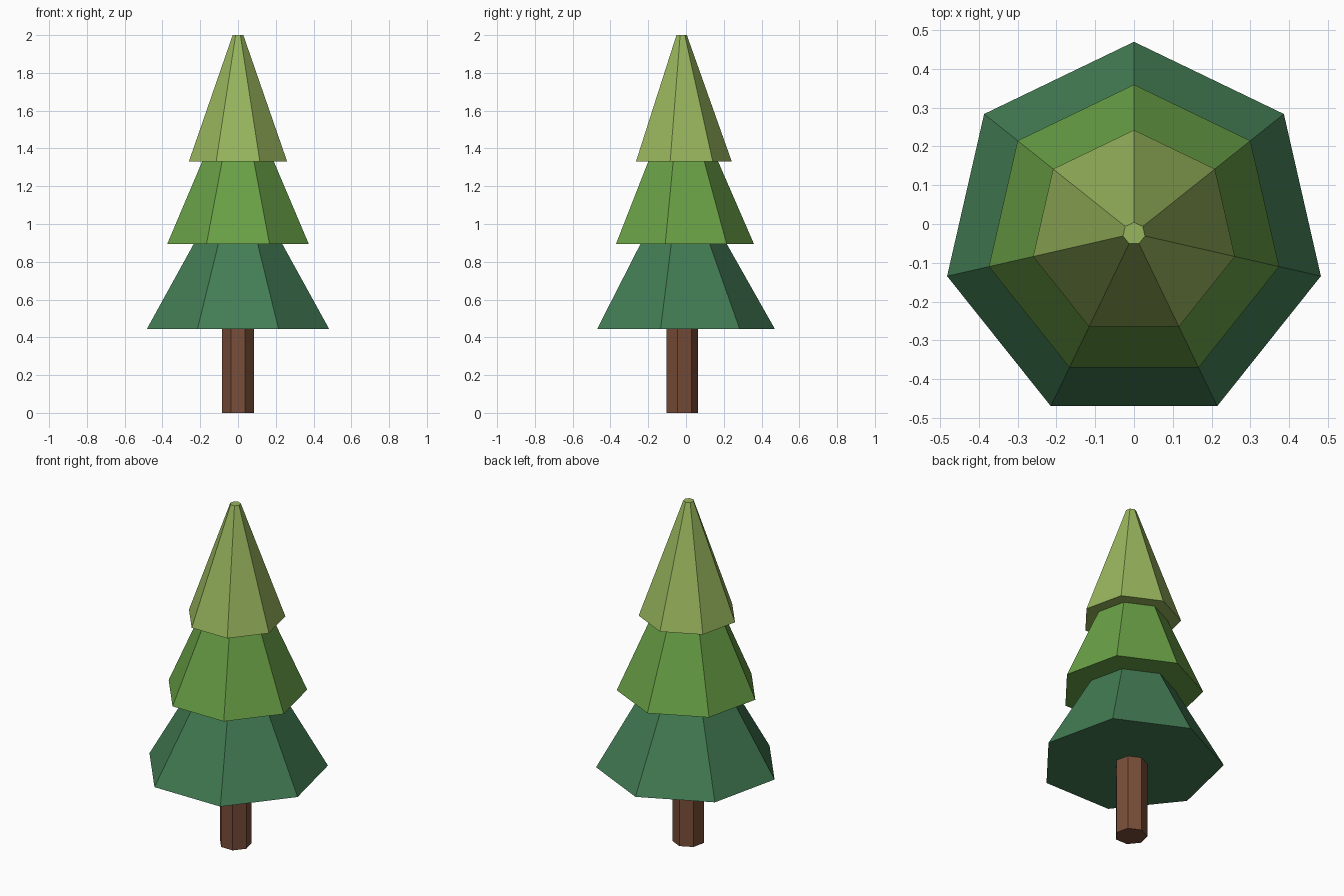
import bpy, bmesh, math

if "Cube" in bpy.data.objects:
    bpy.data.objects.remove(bpy.data.objects["Cube"])

SIDES = 7
CENTRE_Y = -0.0245


def material(name, srgb):
    lin = [((c / 255 + 0.055) / 1.055) ** 2.4 for c in srgb]
    m = bpy.data.materials.new(name)
    m.diffuse_color = (*lin, 1)
    m.use_nodes = True
    m.node_tree.nodes["Principled BSDF"].inputs["Base Color"].default_value = m.diffuse_color
    return m


def frustum(name, z0, r0, z1, r1, mat, top=False):
    """Seven-sided frustum with one corner at the back and a closed base."""
    bm = bmesh.new()
    rings = []
    for z, r in ((z0, r0), (z1, r1)):
        angles = [math.pi / 2 + math.tau * i / SIDES for i in range(SIDES)]
        rings.append([bm.verts.new((r * math.cos(a), CENTRE_Y + r * math.sin(a), z))
                      for a in angles])
    low, high = rings
    for i in range(SIDES):
        j = (i + 1) % SIDES
        bm.faces.new((low[i], low[j], high[j], high[i]))
    bm.faces.new(low[::-1])
    if top:
        bm.faces.new(high)
    mesh = bpy.data.meshes.new(name)
    bm.to_mesh(mesh)
    bm.free()
    mesh.materials.append(mat)
    obj = bpy.data.objects.new(name, mesh)
    bpy.context.collection.objects.link(obj)
    return obj


bark = material("brown bark", (120, 77, 56))
dark = material("dark blue green", (67, 124, 84))
mid = material("leaf green", (105, 160, 70))
light = material("light olive green", (152, 181, 93))

# Trunk
frustum("trunk", 0, 0.087, 0.445, 0.087, bark)

# Foliage tiers, each resting on the open top of the one below
frustum("lower_foliage", 0.445, 0.4945, 0.895, 0.24, dark)
frustum("middle_foliage", 0.895, 0.384, 1.33, 0.195, mid)
frustum("upper_foliage", 1.33, 0.267, 2.0, 0.029, light, top=True)
